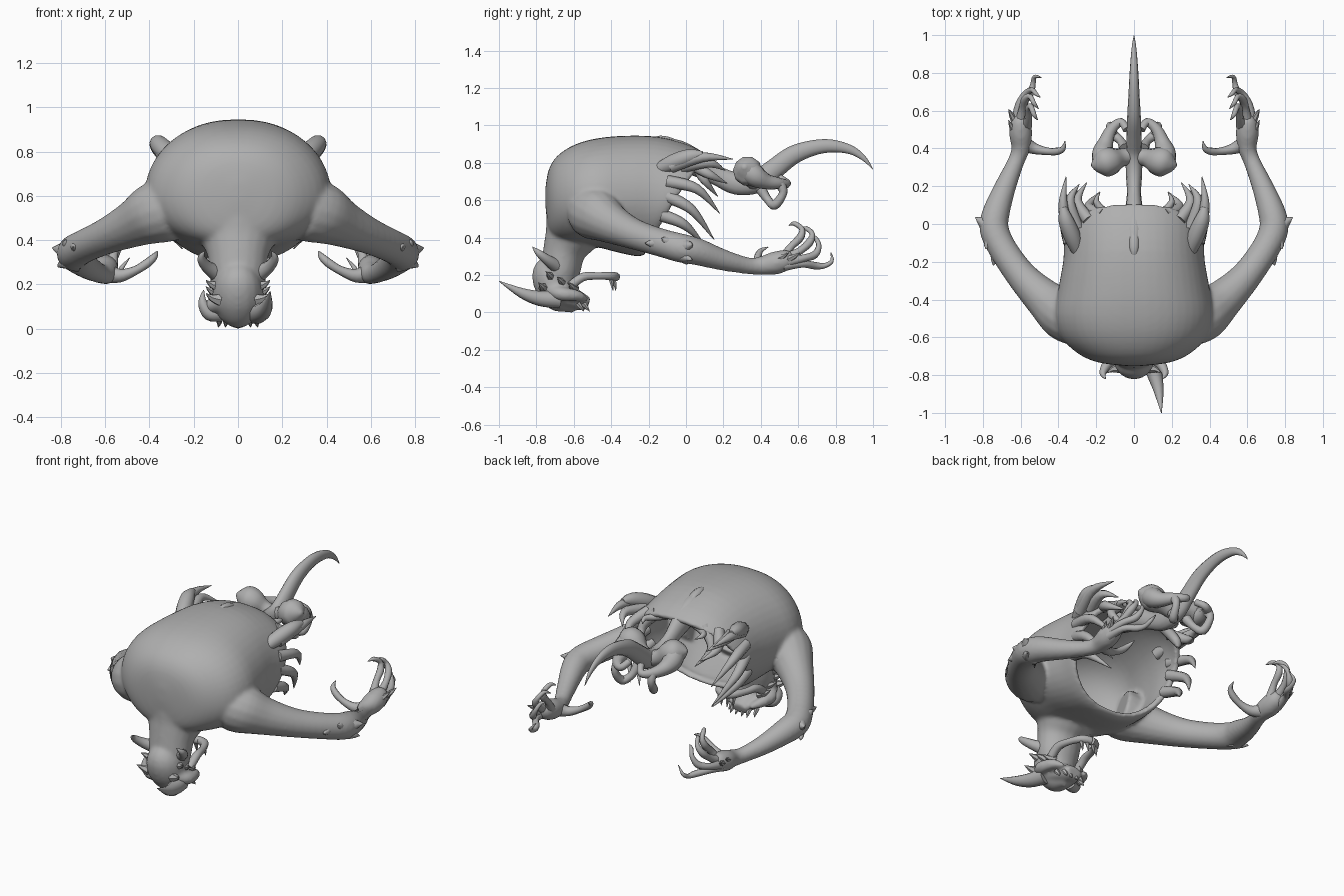
import bpy, bmesh, math
from mathutils import Vector

mat = bpy.data.materials.new("stone grey")
mat.diffuse_color = (0.43, 0.43, 0.43, 1)


def select(obs):
    bpy.ops.object.select_all(action='DESELECT')
    for o in obs:
        o.select_set(True)
    bpy.context.view_layer.objects.active = obs[0]


def finish(name, bm, mirror=False, angle=50):
    bmesh.ops.recalc_face_normals(bm, faces=bm.faces)
    me = bpy.data.meshes.new(name)
    bm.to_mesh(me)
    bm.free()
    me.materials.append(mat)
    ob = bpy.data.objects.new(name, me)
    bpy.context.collection.objects.link(ob)
    if mirror:
        ob.modifiers.new("mirror", 'MIRROR').use_mirror_merge = False
    select([ob])
    bpy.ops.object.shade_smooth_by_angle(angle=math.radians(angle))
    return ob


def smooth_path(pts, steps):
    """Catmull-Rom interpolation through points of any dimension"""
    out, n = [], len(pts)
    for i in range(n - 1):
        a, b, c, d = (pts[max(0, min(n - 1, i + k))] for k in (-1, 0, 1, 2))
        for s in range(steps):
            t = s / steps
            out.append([0.5 * (2 * q + (r - p) * t + (2 * p - 5 * q + 4 * r - w) * t * t
                               + (3 * q - p - 3 * r + w) * t ** 3)
                        for p, q, r, w in zip(a, b, c, d)])
    out.append(list(pts[-1]))
    return out


def skin(bm, rings, caps=True):
    n = len(rings[0])
    for a, b in zip(rings, rings[1:]):
        for i in range(n):
            bm.faces.new((a[i], a[(i + 1) % n], b[(i + 1) % n], b[i]))
    if caps:
        bm.faces.new(rings[0])
        bm.faces.new(rings[-1])


def add_tube(bm, pts, sides=10, steps=4, wide=1.0):
    """Tapered tube through (x, y, z, radius) points"""
    path = smooth_path(pts, steps)
    pos = [Vector(p[:3]) for p in path]
    side, rings = None, []
    for i, p in enumerate(pos):
        t = (pos[min(i + 1, len(pos) - 1)] - pos[max(i - 1, 0)]).normalized()
        if side is None:
            side = t.cross(Vector((0, 0, 1)))
            if side.length < 0.1:
                side = Vector((1, 0, 0))
        side = (side - t * side.dot(t)).normalized()
        up = side.cross(t)
        r = max(path[i][3], 0.001)
        rings.append([bm.verts.new(p + side * r * wide * math.cos(k * math.tau / sides)
                                   + up * r * math.sin(k * math.tau / sides))
                      for k in range(sides)])
    skin(bm, rings)


def tubes(name, paths, mirror=False, **kw):
    bm = bmesh.new()
    for p in paths:
        add_tube(bm, p, **kw)
    return finish(name, bm, mirror)


# Hollow torso, open and slanted at the rear: y, centre z, half width, height up, height down, slant
torso_rings = [(-.752, .62, .03, .04, .04, 0), (-.735, .61, .18, .15, .17, 0),
               (-.69, .60, .29, .235, .215, 0), (-.60, .60, .385, .295, .235, 0),
               (-.48, .61, .42, .32, .26, 0), (-.34, .61, .40, .335, .29, .02),
               (-.20, .61, .375, .328, .31, .06), (-.10, .61, .37, .285, .30, .12),
               (-.05, .61, .36, .235, .29, .16)]
bm = bmesh.new()
rings = []
for y, zc, hw, up, dn, sl in smooth_path(torso_rings, 3):
    ring = []
    for k in range(48):
        a = k * math.tau / 48
        c, s = math.cos(a), math.sin(a)
        x = hw * math.copysign(abs(c) ** .86, c)
        ring.append(bm.verts.new((x, y + sl * s, zc + (up if s > 0 else dn) * s)))
    rings.append(ring)
skin(bm, rings, caps=False)
bm.faces.new(rings[0])
torso = finish("torso", bm)
sol = torso.modifiers.new("thickness", 'SOLIDIFY')
sol.thickness = 0.035
sol.offset = -1

# Neck, skull, snout and cheeks
neck = tubes("neck", [[(0, -.58, .50, .17), (0, -.61, .42, .15), (0, -.65, .33, .115),
                       (0, -.67, .22, .105), (0, -.67, .15, .09)]], sides=20, wide=1.2)
skull = tubes("skull", [[(0, -.71, .27, .07), (0, -.72, .21, .105), (0, -.69, .14, .115),
                         (0, -.66, .08, .095), (0, -.62, .04, .05), (0, -.59, .015, .02)]], sides=16)
snout = tubes("snout", [[(0, -.68, .10, .08), (0, -.58, .065, .055), (0, -.52, .045, .035)]], wide=1.5)
cheek = tubes("cheek", [[(.07, -.74, .12, .03), (.12, -.67, .10, .038), (.11, -.58, .09, .03),
                         (.07, -.53, .07, .015)]], True)

# Arms from shoulder through elbow to hand
arm = tubes("arm", [[(.31, -.50, .54, .145), (.38, -.47, .52, .14), (.47, -.40, .475, .108),
                     (.59, -.28, .42, .083), (.69, -.14, .375, .076), (.74, -.03, .345, .078),
                     (.73, .06, .325, .073), (.68, .20, .28, .057), (.625, .33, .25, .045),
                     (.60, .40, .25, .05), (.60, .48, .265, .062), (.60, .55, .285, .05),
                     (.60, .58, .29, .02)]], True, sides=16)

# Blend the flesh into one skin
parts = [torso, neck, skull, snout, cheek, arm]
select(parts)
bpy.ops.object.convert(target='MESH')
bpy.ops.object.join()
body = bpy.context.view_layer.objects.active
body.name = "body"
rm = body.modifiers.new("blend", 'REMESH')
rm.mode = 'VOXEL'
rm.voxel_size = 0.011
rm.use_smooth_shade = True
sm = body.modifiers.new("soften", 'SMOOTH')
sm.factor = 0.5
sm.iterations = 8

# Horns and face spikes
tubes("small_horn", [[(.08, -.68, .24, .04), (.14, -.74, .28, .028), (.165, -.79, .32, .018),
                      (.15, -.82, .35, .002)]], True)
tubes("long_horn", [[(.08, -.68, .07, .05), (.105, -.78, .075, .042), (.13, -.88, .105, .027),
                     (.145, -1.0, .168, .002)]])
tubes("curled_horn", [[(-.08, -.66, .07, .04), (-.13, -.68, .07, .033), (-.16, -.69, .12, .02),
                       (-.155, -.68, .175, .002)]])
tubes("skull_spikes", [[(.08, y, z, .03), (.12, y - .01, z + .01, .016), (.145, y - .03, z + .03, .001)]
                       for y, z in ((-.76, .13), (-.72, .19), (-.66, .16), (-.6, .13))],
      True, sides=6, steps=2)
tubes("skull_teeth", [[(x, y, .05, .016), (x, y + .02, .025, .011), (x * 1.05, y + .035, .006, .001)]
                      for x, y in ((.02, -.55), (.055, -.55), (.085, -.58))], True, sides=6, steps=2)

# Loose hanging jaw with its teeth
tubes("jaw", [[(.10, -.62, .14, .025), (.10, -.55, .19, .024), (.085, -.47, .195, .02),
               (.05, -.40, .195, .023), (0, -.375, .19, .024)]], True)
tubes("jaw_teeth", [[(x, y, .19, .014), (x, y + .01, .15, .01), (x, y + .015, .115, .001)]
                    for x, y in ((.02, -.39), (.05, -.405))], True, sides=6, steps=2)

# Elbow spikes
tubes("elbow_spikes", [[(.73, -.03, .35, .065), (.785, 0, .355, .042), (.84, .035, .365, .002)],
                       [(.73, .0, .31, .055), (.78, -.01, .30, .033), (.815, .035, .28, .002)],
                       [(.69, -.10, .38, .055), (.73, -.16, .37, .035), (.745, -.22, .37, .002)],
                       [(.72, -.06, .37, .05), (.77, -.10, .38, .03), (.785, -.13, .40, .002)]],
      True, sides=8, steps=2)

# Clawed fingers and thumb
tubes("fingers", [
    [(.57, .52, .29, .03), (.56, .56, .35, .02), (.555, .61, .40, .022), (.545, .62, .445, .015),
     (.53, .58, .475, .013), (.51, .55, .465, .002)],
    [(.60, .54, .29, .03), (.59, .61, .33, .02), (.575, .66, .375, .022), (.55, .675, .42, .014),
     (.53, .64, .45, .012), (.505, .61, .44, .002)],
    [(.62, .54, .27, .03), (.61, .63, .29, .02), (.57, .69, .31, .021), (.54, .71, .36, .014),
     (.52, .69, .40, .011), (.495, .67, .41, .002)],
    [(.62, .52, .25, .03), (.60, .62, .26, .02), (.55, .69, .25, .02), (.535, .74, .25, .014),
     (.525, .78, .275, .011), (.49, .775, .32, .002)]], True, sides=8)
tubes("thumb", [[(.59, .43, .25, .045), (.53, .40, .24, .03), (.46, .385, .265, .02),
                 (.405, .385, .30, .02), (.375, .40, .33, .014), (.365, .44, .35, .002)]], True, sides=8)
tubes("hand_spikes", [[(.63, .5 + d, .28, .02), (.65, .54 + d, .30, .013), (.665, .57 + d, .32, .001)]
                      for d in (-.02, .04)], True, sides=6, steps=2)

# Broken ribs around the rear opening: base, middle, tip
ribs = [((.33, -.08, .78), (.375, .09, .83), (.36, .25, .82)),
        ((.30, -.02, .78), (.34, .12, .80), (.29, .21, .76)),
        ((.24, .02, .80), (.30, .12, .74), (.25, .22, .69)),
        ((.16, .05, .82), (.24, .09, .72), (.18, .17, .62)),
        ((.34, -.10, .70), (.36, .06, .66), (.30, .18, .53)),
        ((.34, -.10, .62), (.36, .03, .55), (.28, .15, .39)),
        ((.33, -.13, .52), (.33, -.01, .47), (.25, .10, .36))]
tubes("ribs", [[(*a, .035), (*b, .026), (*c, .002)] for a, b, c in ribs], True, sides=8, steps=5)
tubes("shoulder_blade_spur", [[(.29, -.16, .76, .03), (.325, -.07, .80, .045), (.36, .02, .835, .04),
                               (.375, .09, .845, .018)]], True)
tubes("rib_hooks", [[(.10, .05, .82, .03), (.16, .07, .80, .022), (.20, .12, .80, .016),
                     (.18, .17, .79, .002)]], True, sides=8)

# Backbone, spine bump and tail
tubes("backbone", [[(0, -.25, .87, .05), (0, -.08, .85, .08), (0, .05, .80, .07), (0, .16, .735, .052),
                    (0, .27, .69, .06), (0, .38, .70, .06), (0, .47, .765, .055), (0, .57, .84, .05),
                    (0, .68, .88, .041), (0, .78, .89, .034), (0, .88, .87, .024),
                    (0, .95, .825, .014), (0, 1.0, .765, .001)]], sides=12, wide=.72)
tubes("vertebra_bump", [[(0, -.20, .91, .01), (0, -.14, .92, .027), (0, -.06, .895, .03),
                         (0, .01, .85, .01)]])

# Pelvis wings and the looped sockets behind them
tubes("pelvis_wing", [[(.02, .36, .70, .045), (.07, .35, .72, .05), (.12, .335, .745, .075),
                       (.165, .325, .765, .075), (.20, .315, .775, .045), (.225, .31, .78, .01)],
                      [(.15, .32, .77, .06), (.165, .37, .73, .06), (.15, .43, .70, .042),
                       (.12, .50, .69, .03), (.07, .54, .69, .022), (.04, .50, .72, .02)],
                      [(.12, .50, .69, .03), (.125, .52, .64, .022), (.11, .475, .575, .026),
                       (.07, .44, .60, .022), (.05, .40, .66, .03)]], True)
